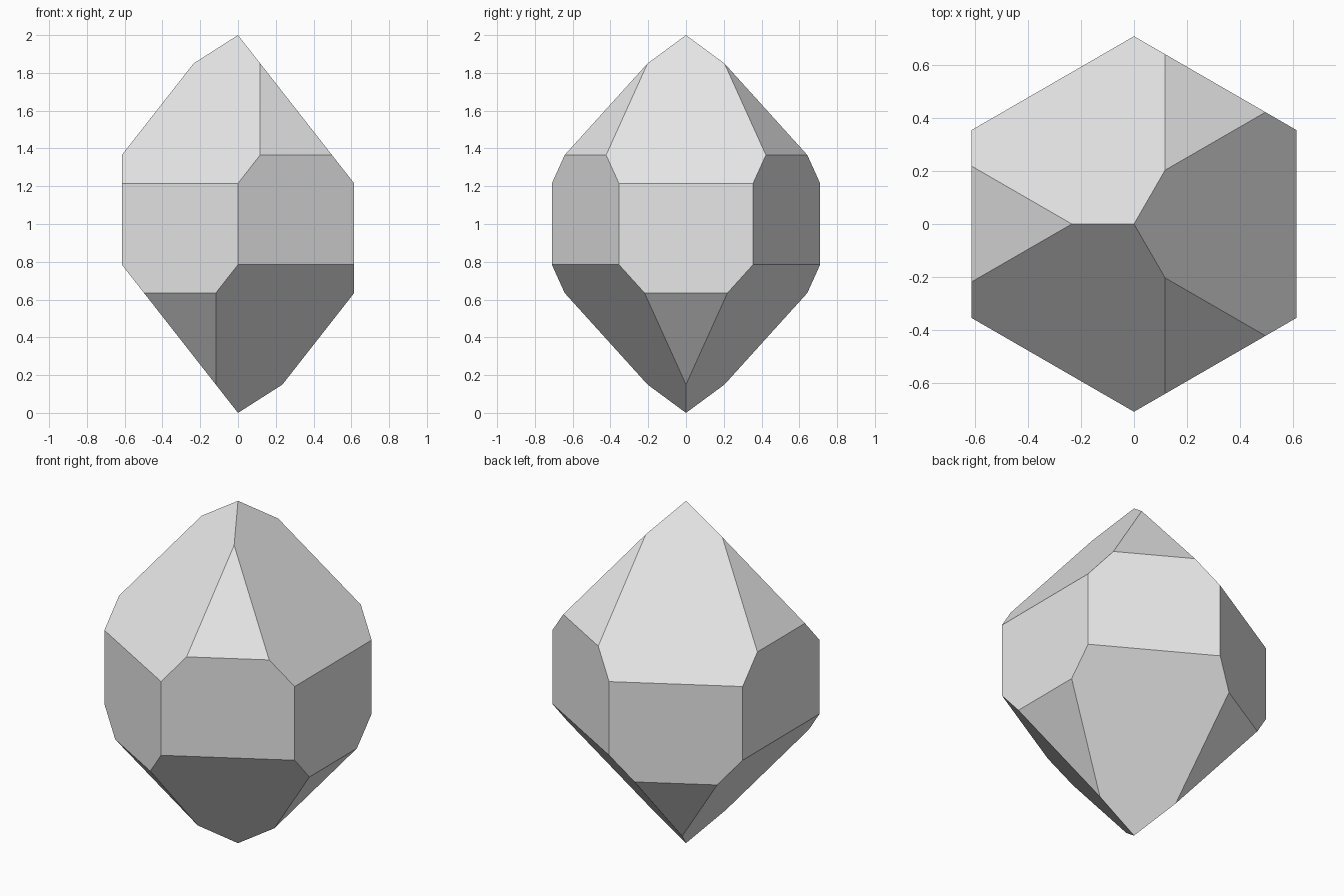
import bpy, bmesh
from math import radians, cos, sin
from mathutils import Vector

cube = bpy.data.objects.get("Cube")
if cube:
    bpy.data.objects.remove(cube, do_unlink=True)

APOTHEM = 0.615      # axis to prism face
SLOPE = 1.276        # rise of the pointed faces per unit of radius
APEX = 1.0           # tip height from the middle
SMALL_OFFSET = 0.15  # how much higher the small faces lie

# Material
grey = bpy.data.materials.new("crystal grey")
grey.use_nodes = True
colour = (0.8, 0.8, 0.8, 1)
grey.diffuse_color = colour
grey.node_tree.nodes["Principled BSDF"].inputs["Base Color"].default_value = colour

# Tall six-sided prism with faces towards +x and -x
bm = bmesh.new()
radius = APOTHEM / cos(radians(30))
ring = [bm.verts.new((radius * cos(radians(30 + 60 * i)),
                      radius * sin(radians(30 + 60 * i)), -3)) for i in range(6)]
base = bm.faces.new(ring)
top = bmesh.ops.extrude_face_region(bm, geom=[base], use_keep_orig=True)["geom"]
bmesh.ops.translate(bm, vec=(0, 0, 6),
                    verts=[v for v in top if isinstance(v, bmesh.types.BMVert)])
bmesh.ops.recalc_face_normals(bm, faces=bm.faces[:])


def cleave(azimuth, end, height):
    """Cut one sloping face and close the hole."""
    a = radians(azimuth)
    normal = Vector((SLOPE * cos(a), SLOPE * sin(a), end)).normalized()
    cut = bmesh.ops.bisect_plane(bm, geom=bm.verts[:] + bm.edges[:] + bm.faces[:],
                                 dist=1e-5, plane_co=(0, 0, end * height),
                                 plane_no=normal, clear_outer=True)
    edges = [e for e in cut["geom_cut"] if isinstance(e, bmesh.types.BMEdge)]
    bmesh.ops.holes_fill(bm, edges=edges, sides=0)


# Three large and three small faces on each tip, the lower tip turned by 60
for end, turn in ((1, 0), (-1, 60)):
    for i in range(3):
        cleave(turn + 120 * i, end, APEX)
    for i in range(3):
        cleave(turn + 60 + 120 * i, end, APEX + SMALL_OFFSET)

bmesh.ops.translate(bm, vec=(0, 0, APEX), verts=bm.verts[:])
bmesh.ops.recalc_face_normals(bm, faces=bm.faces[:])
mesh = bpy.data.meshes.new("crystal")
bm.to_mesh(mesh)
bm.free()
mesh.materials.append(grey)
bpy.context.collection.objects.link(bpy.data.objects.new("crystal", mesh))
